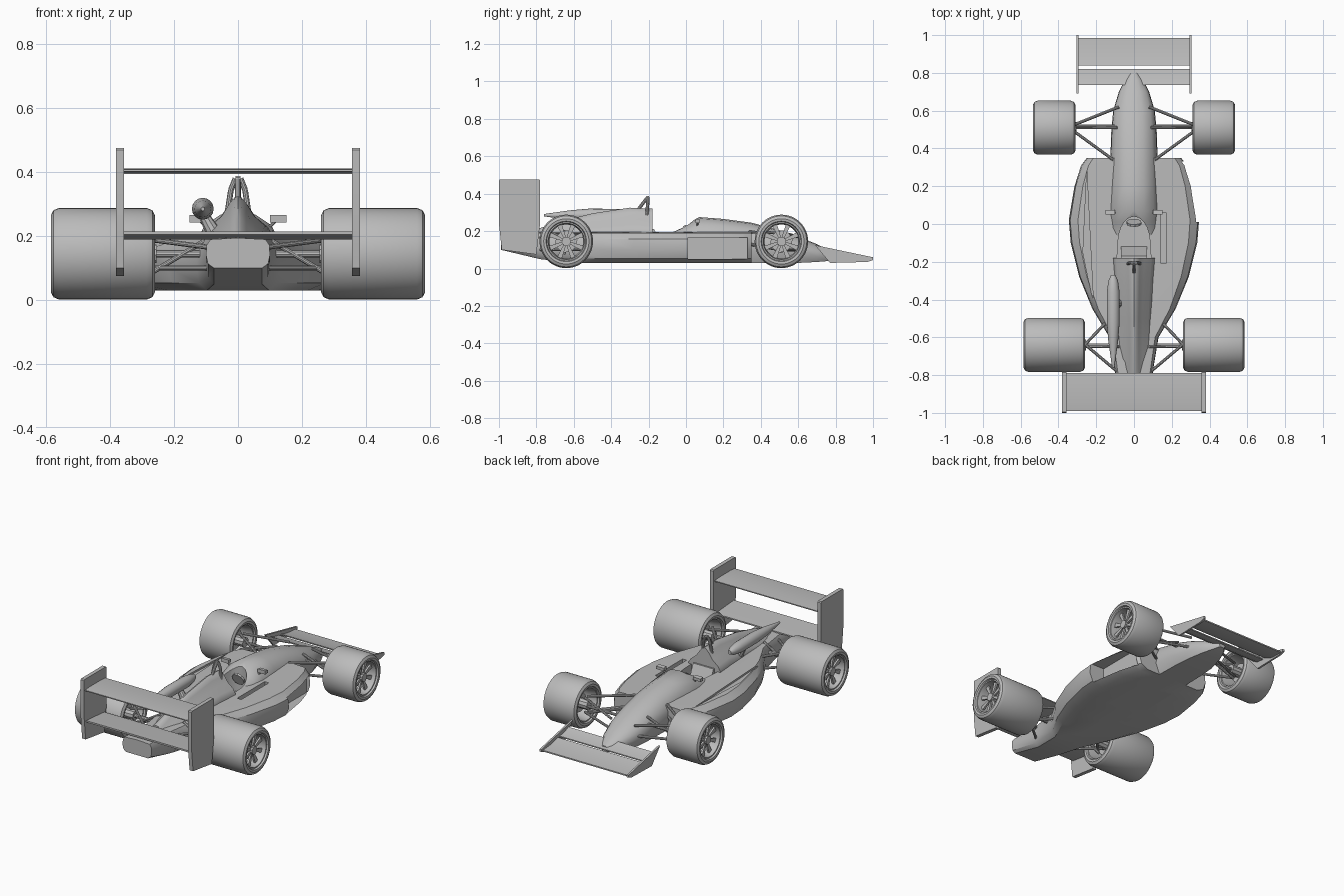
import bpy, bmesh, math
from mathutils import Vector

if "Cube" in bpy.data.objects:
    bpy.data.objects.remove(bpy.data.objects["Cube"])

grey = bpy.data.materials.new("plain_grey")
grey.use_nodes = True
grey.diffuse_color = (0.5, 0.5, 0.5, 1)
grey.node_tree.nodes["Principled BSDF"].inputs["Base Color"].default_value = (0.5, 0.5, 0.5, 1)
parts = []


def finish(name, bm):
    bmesh.ops.recalc_face_normals(bm, faces=bm.faces)
    mesh = bpy.data.meshes.new(name)
    bm.to_mesh(mesh)
    bm.free()
    mesh.materials.append(grey)
    ob = bpy.data.objects.new(name, mesh)
    bpy.context.collection.objects.link(ob)
    parts.append(ob)
    return ob


def bridge(bm, rings, closed=False):
    """Skin a list of closed point rings, capping the ends unless closed."""
    rows = [[bm.verts.new(p) for p in ring] for ring in rings]
    n = len(rows[0])
    pairs = list(zip(rows, rows[1:] + rows[:1])) if closed else list(zip(rows, rows[1:]))
    for a, b in pairs:
        for i in range(n):
            j = (i + 1) % n
            bm.faces.new((a[i], a[j], b[j], b[i]))
    if not closed:
        bm.faces.new(rows[0])
        bm.faces.new(rows[-1])


def loft(name, stations, section):
    """Mirror a half section (width, height fractions) along y stations."""
    rings = []
    for y, w, zb, zt in stations:
        half = [(a * w, zb + b * (zt - zb)) for a, b in section]
        ring = half + [(-x, z) for x, z in reversed(half) if x > 0]
        rings.append([(x, y, z) for x, z in ring])
    bm = bmesh.new()
    bridge(bm, rings)
    return finish(name, bm)


def prism(name, profile, x0, x1):
    """Extrude a (y, z) profile along x."""
    bm = bmesh.new()
    bridge(bm, [[(x, y, z) for y, z in profile] for x in (x0, x1)])
    return finish(name, bm)


def slab(name, outline, z0, z1):
    """Extrude an (x, y) outline along z."""
    bm = bmesh.new()
    bridge(bm, [[(x, y, z) for x, y in outline] for z in (z0, z1)])
    return finish(name, bm)


def rod(name, a, b, r=0.008, r2=None):
    a, b = Vector(a), Vector(b)
    side = (b - a).orthogonal().normalized()
    up = (b - a).normalized().cross(side)
    bm = bmesh.new()
    turns = [i * math.tau / 10 for i in range(10)]
    bridge(bm, [[p + (side * math.cos(t) + up * math.sin(t)) * q for t in turns]
                for p, q in ((a, r), (b, r2 or r))])
    return finish(name, bm)


def cut(cutter, *targets):
    for ob in targets:
        mod = ob.modifiers.new("cut", "BOOLEAN")
        mod.object = cutter
        mod.solver = "EXACT"
        bpy.context.view_layer.objects.active = ob
        bpy.ops.object.modifier_apply(modifier=mod.name)
    parts.remove(cutter)
    bpy.data.objects.remove(cutter)


# Monocoque with the nose
tub = loft("monocoque", [
    (0.80, 0.02, 0.05, 0.085), (0.76, 0.05, 0.04, 0.10), (0.70, 0.08, 0.035, 0.13),
    (0.60, 0.11, 0.03, 0.17), (0.50, 0.12, 0.03, 0.205), (0.35, 0.125, 0.03, 0.245),
    (0.20, 0.13, 0.03, 0.265), (0.07, 0.135, 0.03, 0.275), (0.01, 0.14, 0.03, 0.24),
    (-0.08, 0.14, 0.03, 0.21), (-0.20, 0.14, 0.03, 0.22)],
    [(0, 0), (0.8, 0), (1, 0.3), (0.97, 0.6), (0.78, 0.83), (0.4, 0.97), (0, 1)])

# Side pods, floor and tail
pods = loft("side_pods_and_floor", [
    (0.35, 0.25, 0.03, 0.19), (0.31, 0.28, 0.03, 0.19), (0.20, 0.315, 0.03, 0.19),
    (0.02, 0.345, 0.03, 0.19), (-0.10, 0.335, 0.03, 0.19), (-0.28, 0.29, 0.03, 0.19),
    (-0.45, 0.22, 0.03, 0.19), (-0.60, 0.13, 0.03, 0.19), (-0.78, 0.10, 0.05, 0.19),
    (-0.99, 0.10, 0.10, 0.19)],
    [(0, 0), (0.75, 0), (0.94, 0.15), (1, 0.45), (0.98, 0.8), (0.86, 1), (0, 1.05)])

# Cockpit opening, side inlet and top slots
arch = [(0.085 * math.cos(t), -0.10 + 0.14 * math.sin(t))
        for t in (i * math.pi / 10 for i in range(11))]
cut(slab("cockpit_cutter", arch + [(-0.09, -0.185), (0.09, -0.185)], 0.10, 0.5), tub, pods)
cut(prism("inlet_cutter", [(0.01, 0.05), (0.33, 0.05), (0.33, 0.165), (0.01, 0.165)],
          0.24, 0.5), pods)
cut(slab("slot_cutter", [(0.142, 0.06), (0.17, 0.06), (0.17, -0.21), (0.142, -0.21)],
         0.165, 0.3), pods)
cut(slab("slit_cutter", [(-0.25, 0.28), (-0.27, -0.15), (-0.215, -0.42)], 0.18, 0.3), pods)

# Engine cover, spine and roll hoop
loft("engine_cover", [
    (-0.18, 0.11, 0.08, 0.32), (-0.30, 0.10, 0.08, 0.325), (-0.50, 0.09, 0.08, 0.295),
    (-0.66, 0.09, 0.08, 0.255), (-0.80, 0.095, 0.08, 0.21)],
    [(0, 0), (1, 0), (1, 0.5), (0.85, 0.62), (0.5, 0.75), (0.28, 0.9), (0.12, 0.98), (0, 1)])
hoop = [(-0.032, -0.21, 0.28), (-0.022, -0.205, 0.345), (-0.008, -0.205, 0.38),
        (0.008, -0.205, 0.38), (0.022, -0.205, 0.345), (0.032, -0.21, 0.28)]
for a, b in zip(hoop, hoop[1:]):
    rod("roll_hoop", a, b, 0.009)
rod("roll_hoop_brace", (0, -0.21, 0.375), (0, -0.26, 0.31), 0.009)

# Seat back and steering wheel
prism("seat_back", [(-0.184, 0.1), (-0.12, 0.1), (-0.17, 0.21), (-0.184, 0.21)], -0.07, 0.07)
rod("steering_wheel", (0, 0.0, 0.19), (0, 0.012, 0.195), 0.04)

# Slender offset pod beside the engine cover
bm = bmesh.new()
bridge(bm, [[(-0.11 + r * math.cos(t), y, z + r * math.sin(t))
             for t in (i * math.tau / 16 for i in range(16))]
            for y, r, z in ((-0.27, 0.012, 0.285), (-0.30, 0.025, 0.285), (-0.36, 0.034, 0.285),
                            (-0.52, 0.034, 0.286), (-0.62, 0.026, 0.285), (-0.76, 0.006, 0.285))])
finish("offset_pod", bm)
rod("offset_pod_stem", (-0.11, -0.42, 0.27), (-0.07, -0.42, 0.2), 0.016, 0.025)

# Rear wing
upper = [(-0.99, 0.408), (-0.95, 0.412), (-0.85, 0.412), (-0.79, 0.408), (-0.79, 0.402), (-0.85, 0.395),
         (-0.99, 0.402)]
prism("rear_wing_upper", upper, -0.365, 0.365)
prism("rear_wing_lower", [(-0.98, 0.215), (-0.85, 0.205), (-0.80, 0.2), (-0.80, 0.192),
                          (-0.88, 0.19), (-0.98, 0.205)], -0.365, 0.365)
rear_plate = [(-1, 0.47), (-0.995, 0.476), (-0.785, 0.476), (-0.78, 0.47), (-0.78, 0.24),
              (-0.80, 0.075), (-0.985, 0.10), (-1, 0.24)]

# Front wing planes
prism("front_wing_main", [(0.985, 0.05), (0.90, 0.058), (0.84, 0.075), (0.84, 0.068),
                          (0.90, 0.045), (0.985, 0.042)], -0.295, 0.295)
prism("front_wing_flap", [(0.82, 0.075), (0.77, 0.085), (0.735, 0.10), (0.735, 0.093),
                          (0.77, 0.073), (0.82, 0.068)], -0.295, 0.295)
front_plate = [(0.69, 0.125), (1.0, 0.06), (1.0, 0.045), (0.97, 0.035), (0.77, 0.03)]


def wheel(name, s, x_in, x_out, y, r):
    """Tyre with recessed faces, a spoked disc and a hub, turned about x."""
    mid, h, c = s * (x_in + x_out) / 2, (x_out - x_in) / 2, 0.145
    # Outer half of the turned outline as (offset, radius)
    side = [(h - 0.025, r), (h - 0.008, r - 0.007), (h, r - 0.022), (h - 0.002, 0.108),
            (h - 0.012, 0.104), (h - 0.012, 0.097), (h - 0.06, 0.09)]
    outline = side + [(-a, b) for a, b in reversed(side)]
    bm = bmesh.new()
    bridge(bm, [[(mid + a, y + b * math.cos(t), c + b * math.sin(t)) for a, b in outline]
                for t in (i * math.tau / 48 for i in range(48))], closed=True)
    finish(name + "_tyre", bm)
    rod(name + "_brake_disc", (mid - h + 0.06, y, c), (mid + h - 0.06, y, c), 0.06)
    rim = mid + s * (h - 0.035)
    rod(name + "_hub", (rim - s * 0.04, y, c), (rim + s * 0.012, y, c), 0.025)
    rod(name + "_axle_cap", (mid - s * (h + 0.005), y, c), (mid, y, c), 0.03)
    for k in range(8):
        t = (k + 0.5) * math.tau / 8
        d, n = Vector((math.cos(t), math.sin(t))), Vector((-math.sin(t), math.cos(t)))
        at = Vector((y, c))
        blade = [at + d * 0.015 - n * 0.006, at + d * 0.096 - n * 0.013,
                 at + d * 0.096 + n * 0.013, at + d * 0.015 + n * 0.006]
        prism(name + "_spoke", blade, rim - s * 0.012, rim)


# Paired parts
for s, label in ((1, "left"), (-1, "right")):
    wheel(label + "_rear_wheel", s, 0.26, 0.585, -0.64, 0.143)
    wheel(label + "_front_wheel", s, 0.31, 0.535, 0.51, 0.143)
    prism(label + "_rear_end_plate", rear_plate, s * 0.357, s * 0.381)
    prism(label + "_front_end_plate", front_plate, s * 0.293, s * 0.305)
    # Upper and lower wishbones
    for z_in, z_out in ((0.10, 0.10), (0.165, 0.19)):
        rod("front_wishbone", (s * 0.08, 0.62, z_in), (s * 0.33, 0.52, z_out))
        rod("front_wishbone", (s * 0.11, 0.34, z_in + 0.03), (s * 0.33, 0.50, z_out))
        rod("rear_wishbone", (s * 0.09, -0.46, z_in), (s * 0.28, -0.66, z_out))
        rod("rear_wishbone", (s * 0.09, -0.78, z_in), (s * 0.28, -0.62, z_out))
    rod("front_track_rod", (s * 0.09, 0.52, 0.14), (s * 0.34, 0.52, 0.14))
    rod("front_push_rod", (s * 0.09, 0.51, 0.18), (s * 0.33, 0.51, 0.09))
    rod("rear_drive_shaft", (s * 0.08, -0.645, 0.145), (s * 0.29, -0.645, 0.145), 0.012)
    rod("rear_push_rod", (s * 0.08, -0.65, 0.20), (s * 0.28, -0.65, 0.08))
    # Mirror on a short stalk
    prism(label + "_mirror", [(0.05, 0.243), (0.075, 0.245), (0.075, 0.263), (0.05, 0.266)],
          s * 0.10, s * 0.152)
    rod(label + "_mirror_stalk", (s * 0.09, 0.06, 0.22), (s * 0.12, 0.062, 0.25), 0.005)

# Smooth shading with crisp edges
bpy.ops.object.select_all(action="DESELECT")
for ob in parts:
    ob.select_set(True)
bpy.context.view_layer.objects.active = parts[0]
bpy.ops.object.shade_smooth_by_angle(angle=math.radians(35))
